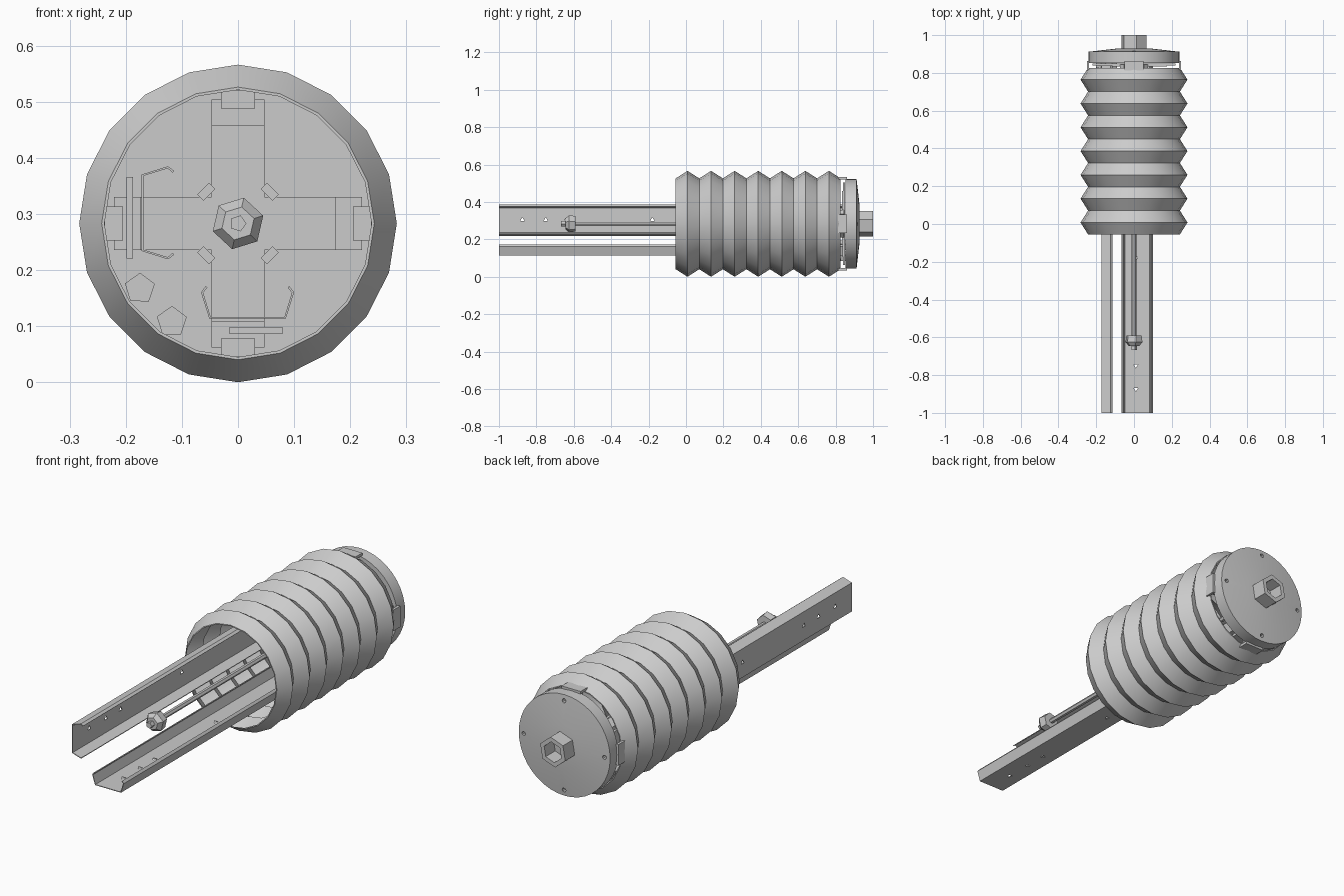
import bpy, bmesh, math
from mathutils import Matrix, Vector

AXIS_Z = 0.283  # height of the long axis

cube = bpy.data.objects.get("Cube")
if cube:
    bpy.data.objects.remove(cube, do_unlink=True)

grey = bpy.data.materials.new("plain_grey")
grey.use_nodes = True
grey.diffuse_color = (0.6, 0.6, 0.6, 1)
grey.node_tree.nodes["Principled BSDF"].inputs["Base Color"].default_value = (0.6, 0.6, 0.6, 1)


def finish(name, bm, smooth=False):
    bmesh.ops.remove_doubles(bm, verts=bm.verts, dist=1e-5)
    bmesh.ops.recalc_face_normals(bm, faces=bm.faces)
    mesh = bpy.data.meshes.new(name)
    bm.to_mesh(mesh)
    bm.free()
    mesh.materials.append(grey)
    ob = bpy.data.objects.new(name, mesh)
    bpy.context.collection.objects.link(ob)
    activate(ob)
    if smooth:
        bpy.ops.object.shade_smooth_by_angle(angle=math.radians(30))
    return ob


def activate(ob):
    bpy.ops.object.select_all(action='DESELECT')
    ob.select_set(True)
    bpy.context.view_layer.objects.active = ob


def lathe(name, profile, sides, x=0, z=AXIS_Z, turn=0, smooth=False):
    """Closed (radius, y) profile turned around a line along y."""
    bm = bmesh.new()
    rings = []
    for i in range(sides):
        a = turn + math.tau * i / sides
        rings.append([bm.verts.new((x + r * math.cos(a), y, z + r * math.sin(a))) for r, y in profile])
    n = len(profile)
    for i in range(sides):
        a, b = rings[i], rings[(i + 1) % sides]
        for j in range(n):
            k = (j + 1) % n
            if profile[j][0] or profile[k][0]:
                loop = [a[j], a[k], b[k], b[j]]
                if not profile[j][0]:
                    loop = [a[j], a[k], b[k]]
                elif not profile[k][0]:
                    loop = [a[j], a[k], b[j]]
                bm.faces.new(loop)
    return finish(name, bm, smooth)


def rod(name, radius, y0, y1, sides, **place):
    return lathe(name, [(0, y0), (radius, y0), (radius, y1), (0, y1)], sides, **place)


def box(name, centre, size, roll=0):
    """Box placed relative to the long axis, then rolled around it."""
    bm = bmesh.new()
    bmesh.ops.create_cube(bm, size=1)
    bmesh.ops.scale(bm, vec=size, verts=bm.verts)
    bmesh.ops.translate(bm, vec=centre, verts=bm.verts)
    bmesh.ops.rotate(bm, matrix=Matrix.Rotation(roll, 3, 'Y'), verts=bm.verts)
    bmesh.ops.translate(bm, vec=(0, 0, AXIS_Z), verts=bm.verts)
    return finish(name, bm)


def drill(ob, points, direction, radius, sides):
    """Cut small holes through a part."""
    bm = bmesh.new()
    turn = Vector(direction).to_track_quat('Z', 'Y').to_matrix().to_4x4()
    for p in points:
        bmesh.ops.create_cone(bm, cap_ends=True, segments=sides, radius1=radius, radius2=radius,
                              depth=0.2, matrix=Matrix.Translation(p) @ turn)
    cutter = finish("hole_cutter", bm)
    cutter.hide_render = True
    mod = ob.modifiers.new("holes", 'BOOLEAN')
    mod.object, mod.operation, mod.solver = cutter, 'DIFFERENCE', 'EXACT'
    activate(ob)
    bpy.ops.object.modifier_apply(modifier=mod.name)
    bpy.data.objects.remove(cutter, do_unlink=True)


def channel(name, place):
    """Thin folded rail; place maps (depth, across) to (x, z)."""
    half = [(0.055, 0.073), (0.045, 0.081), (0, 0.067)]
    points = half + [(d, -w) for d, w in reversed(half)]
    bm = bmesh.new()
    rows = []
    for y in (-1, 0.84):
        row = []
        for d, w in points:
            x, z = place(d, w)
            row.append(bm.verts.new((x, y, z)))
        rows.append(row)
    for j in range(len(points) - 1):
        bm.faces.new([rows[0][j], rows[0][j + 1], rows[1][j + 1], rows[1][j]])
    ob = finish(name, bm)
    mod = ob.modifiers.new("sheet", 'SOLIDIFY')
    mod.thickness, mod.offset = 0.004, 0
    bpy.ops.object.modifier_apply(modifier=mod.name)
    return ob


# Pleated sleeve: seven ridges, open at the front
outer = [(0.283 if i % 2 else 0.243, -0.055 + i * 0.063) for i in range(15)]
inner = [(r - 0.005, y) for r, y in reversed(outer)]
lathe("pleated_sleeve", outer + inner, 20, smooth=True)

# Rear disc with four small holes, and the hollow nut behind it
disc = lathe("rear_disc", [(0, 0.852), (0.24, 0.852), (0.24, 0.912), (0.1, 0.928), (0, 0.93)], 40, smooth=True)
drill(disc, [(0.212 * math.cos(a), 0.89, AXIS_Z + 0.212 * math.sin(a))
             for a in (i * math.pi / 2 for i in range(4))], (0, 1, 0), 0.01, 8)
lathe("hollow_nut", [(0.07, 0.92), (0.07, 1), (0.048, 1), (0.048, 0.92)], 6, turn=0.35)

# Cross brace with bent tabs and edge clips
for i in range(4):
    roll = i * math.pi / 2
    box("brace_arm", (0, 0.842, 0.0875), (0.095, 0.018, 0.175), roll)
    box("brace_tab", (0, 0.845, 0.198), (0.095, 0.012, 0.046), roll)
    box("edge_clip", (0, 0.837, 0.243), (0.1, 0.05, 0.012), roll)
    box("clip_foot", (0, 0.82, 0.225), (0.06, 0.01, 0.04), roll)
    box("brace_gusset", (0, 0.83, 0.08), (0.03, 0.03, 0.016), roll + math.pi / 4)

# Side and lower rails with small holes along the web
side_rail = channel("right_rail", lambda d, w: (-0.17 + d, 0.302 + w))
lower_rail = channel("lower_rail", lambda d, w: (0.017 + w, 0.115 + d))
hole_ys = (-0.875, -0.75, -0.64, -0.18)
drill(side_rail, [(-0.2, y, 0.305) for y in hole_ys], (1, 0, 0), 0.013, 3)
drill(lower_rail, [(0.01, y, 0.08) for y in hole_ys], (0, 0, 1), 0.013, 3)

# Rail backing plates
box("right_backing_plate", (-0.193, 0.77, 0.01), (0.012, 0.12, 0.145))
box("lower_backing_plate", (0.032, 0.77, -0.191), (0.095, 0.12, 0.012))

# Central rod with its faceted head and tip
rod("centre_rod", 0.012, -0.6, 0.86, 6)
lathe("rod_head", [(0, -0.645), (0.03, -0.645), (0.047, -0.625), (0.042, -0.59), (0, -0.59)], 6, turn=0.3)
rod("rod_tip", 0.015, -0.668, -0.64, 5)

# Two short studs at the lower right of the rear disc
for x, z in ((-0.175, 0.167), (-0.118, 0.108)):
    rod("short_stud", 0.028, 0.74, 0.855, 5, x=x, z=z, turn=0.3)
